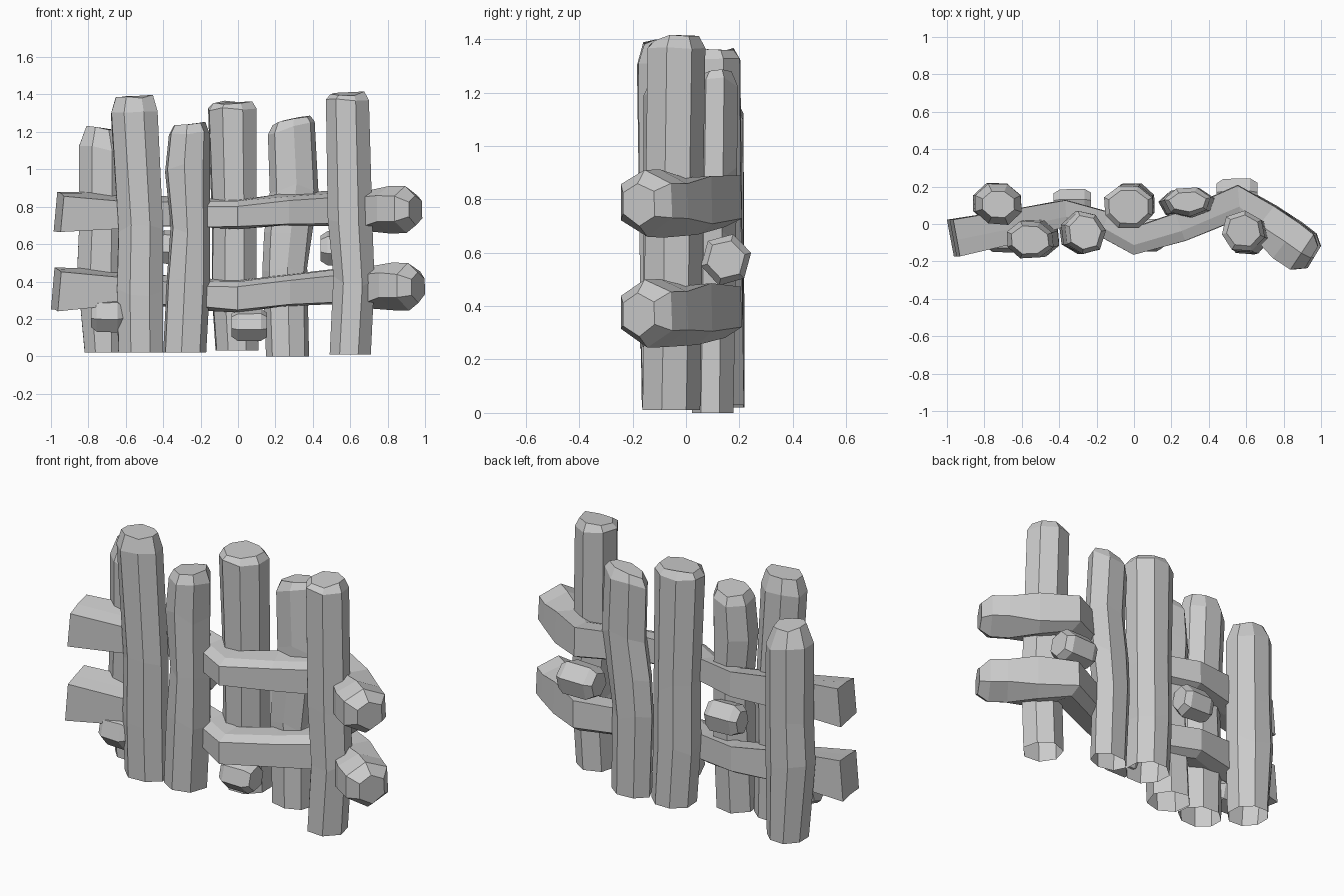
import bpy, bmesh, math, random
from mathutils import Vector

cube = bpy.data.objects.get("Cube")
if cube:
    bpy.data.objects.remove(cube)

random.seed(4)
wood = bpy.data.materials.new("grey_wood")
wood.use_nodes = True
GREY = (0.6, 0.6, 0.6, 1)
wood.diffuse_color = GREY
wood.node_tree.nodes["Principled BSDF"].inputs["Base Color"].default_value = GREY


def loft(name, rings, open_start=False):
    """Skin a list of equal rings, closing the ends."""
    bm = bmesh.new()
    loops = [[bm.verts.new(p) for p in ring] for ring in rings]
    n = len(loops[0])
    for a, b in zip(loops, loops[1:]):
        for i in range(n):
            j = (i + 1) % n
            bm.faces.new((a[i], a[j], b[j], b[i]))
    if not open_start:
        bm.faces.new(loops[0][::-1])
    bm.faces.new(loops[-1])
    bmesh.ops.recalc_face_normals(bm, faces=bm.faces)
    mesh = bpy.data.meshes.new(name)
    bm.to_mesh(mesh)
    bm.free()
    mesh.materials.append(wood)
    obj = bpy.data.objects.new(name, mesh)
    bpy.context.collection.objects.link(obj)
    return obj


def fit(values):
    """Rescale values to span -1 to 1."""
    low, high = min(values), max(values)
    return [2 * (v - low) / (high - low) - 1 for v in values]


def post(name, stations, y_foot, y_head, depth, top, tilt, turn, inset=0.025, sides=7):
    """Hewn upright, open below: stations are (z, left x, right x); the top is chamfered."""
    wobble = [random.uniform(0.96, 1.05) for _ in range(sides)]
    z, left, right = stations[-1]
    stations = stations + [(top, left + inset, right - inset)]
    count = len(stations)
    rings = []
    for k, (z, left, right) in enumerate(stations):
        cx, rx = (left + right) / 2, (right - left) / 2
        cy = y_foot + (y_head - y_foot) * z / top
        ry = depth - (inset if k == count - 1 else 0)
        angles = [math.tau * i / sides + turn for i in range(sides)]
        sizes = [w * random.uniform(0.98, 1.02) for w in wobble]
        us = fit([s * math.cos(a) for s, a in zip(sizes, angles)])
        vs = fit([s * math.sin(a) for s, a in zip(sizes, angles)])
        ring = []
        for u, v in zip(us, vs):
            lift = 0
            if k >= count - 2:
                lift = tilt * u * rx + random.uniform(-0.012, 0.012)
            elif k > 0:
                lift = random.uniform(-0.03, 0.03)
            ring.append((cx + u * rx, cy + v * ry, z + lift))
        rings.append(ring)
    return loft(name, rings, open_start=True)


# Six uprights woven in front of and behind the rails
post("post_1", [(0.02, -0.82, -0.61), (0.45, -0.86, -0.6), (0.7, -0.85, -0.6),
                (1.11, -0.85, -0.6)], 0.11, 0.105, 0.11, 1.21, -0.15, 0.39, 0.04, 8)
post("post_2", [(0.02, -0.64, -0.4), (0.35, -0.65, -0.4), (0.68, -0.64, -0.4),
                (1.3, -0.68, -0.43)], -0.065, -0.085, 0.1, 1.385, 0.03, 0.39, 0.025, 8)
post("post_3", [(0.02, -0.4, -0.17), (0.4, -0.38, -0.15), (0.68, -0.36, -0.15),
                (1.0, -0.39, -0.15), (1.19, -0.37, -0.15)], -0.045, -0.045, 0.115, 1.24, 0.05, 0.1)
post("post_4", [(0.03, -0.12, 0.11), (0.35, -0.14, 0.1), (0.7, -0.14, 0.1),
                (1.32, -0.16, 0.1)], 0.105, 0.09, 0.113, 1.36, 0.02, 0.39, 0.025, 8)
post("post_5", [(0.0, 0.15, 0.38), (0.45, 0.13, 0.37), (0.65, 0.14, 0.4), (0.9, 0.17, 0.43),
                (1.22, 0.16, 0.41)], 0.1, 0.118, 0.078, 1.26, 0.22, 0.3)
post("post_6", [(0.01, 0.49, 0.71), (0.4, 0.51, 0.73), (0.7, 0.48, 0.72),
                (1.37, 0.47, 0.7)], -0.055, -0.035, 0.108, 1.405, 0.02, 0.6)

# Zigzag rails: (x, y, z offset, half depth, half height, section)
PROFILE = [(-1, -0.85), (-1, 0.6), (-0.3, 0.95), (0.95, 1), (1, -0.6), (0.3, -1)]
END = [(-1, -1), (-1, 0.8), (-0.1, 0.9), (1, 1), (1, -0.95), (0, -0.98)]
BUTT = [(-1, -1), (-1, 0.5), (-0.1, 0.75), (1, 1), (1, -0.8), (0, -0.95)]
ROUND = [(-0.95, -0.5), (-0.95, 0.55), (-0.1, 1), (0.85, 0.6), (0.9, -0.5), (0, -1)]
PATH = [(-0.972, -0.075, 0.0, 0.1, 0.115, END), (-0.66, -0.015, 0.01, 0.09, 0.1, BUTT),
        (-0.37, 0.06, 0.0, 0.07, 0.085, PROFILE), (-0.16, 0.0, -0.01, 0.07, 0.08, PROFILE),
        (0.0, -0.09, -0.01, 0.075, 0.08, PROFILE), (0.25, -0.015, 0.01, 0.08, 0.085, PROFILE),
        (0.57, 0.12, 0.02, 0.09, 0.1, PROFILE), (0.7, 0.02, 0.01, 0.1, 0.115, PROFILE),
        (0.83, -0.085, 0.015, 0.13, 0.13, ROUND), (0.915, -0.145, 0.015, 0.125, 0.125, ROUND),
        (0.965, -0.175, 0.01, 0.075, 0.08, ROUND)]


def rail(name, height, spread, sag, thick):
    rings = []
    for k, (x, y, dz, d, h, shape) in enumerate(PATH):
        before, after = PATH[max(k - 1, 0)], PATH[min(k + 1, len(PATH) - 1)]
        run = Vector((after[0] - before[0], after[1] - before[1])).normalized()
        side = Vector((-run.y, run.x))
        slant = 0.01 if k == 0 else 0
        drop = sag * max(0, 1 - abs(x) / 0.6)
        rings.append([(x * spread + side.x * d * u + slant * v, y + side.y * d * u,
                       height + dz - drop + h * v * thick + random.uniform(-0.006, 0.006))
                      for u, v in shape])
    return loft(name, rings)


rail("upper_rail", 0.77, 0.985, 0.0, 0.96)
rail("lower_rail", 0.36, 1.0, 0.03, 1.0)


def peg(name, x, y, z, half_length, radius, half_depth):
    """Short chunky stub lying along x with chamfered ends."""
    rings = []
    for t, s in ((-1, 0.7), (-0.65, 0.97), (0.65, 1), (1, 0.75)):
        rings.append([(x + t * half_length,
                       y + half_depth * s * math.cos(math.tau * i / 6 + 0.25),
                       z + radius * s * random.uniform(0.95, 1.07) * math.sin(math.tau * i / 6 + 0.25))
                      for i in range(6)])
    return loft(name, rings)


# Stubs tying the weave together
peg("front_left_peg", -0.7, -0.07, 0.22, 0.085, 0.09, 0.085)
peg("front_middle_peg", 0.06, -0.06, 0.165, 0.095, 0.09, 0.09)
peg("back_left_peg", -0.33, 0.11, 0.58, 0.1, 0.095, 0.08)
peg("back_right_peg", 0.55, 0.15, 0.575, 0.11, 0.098, 0.097)
